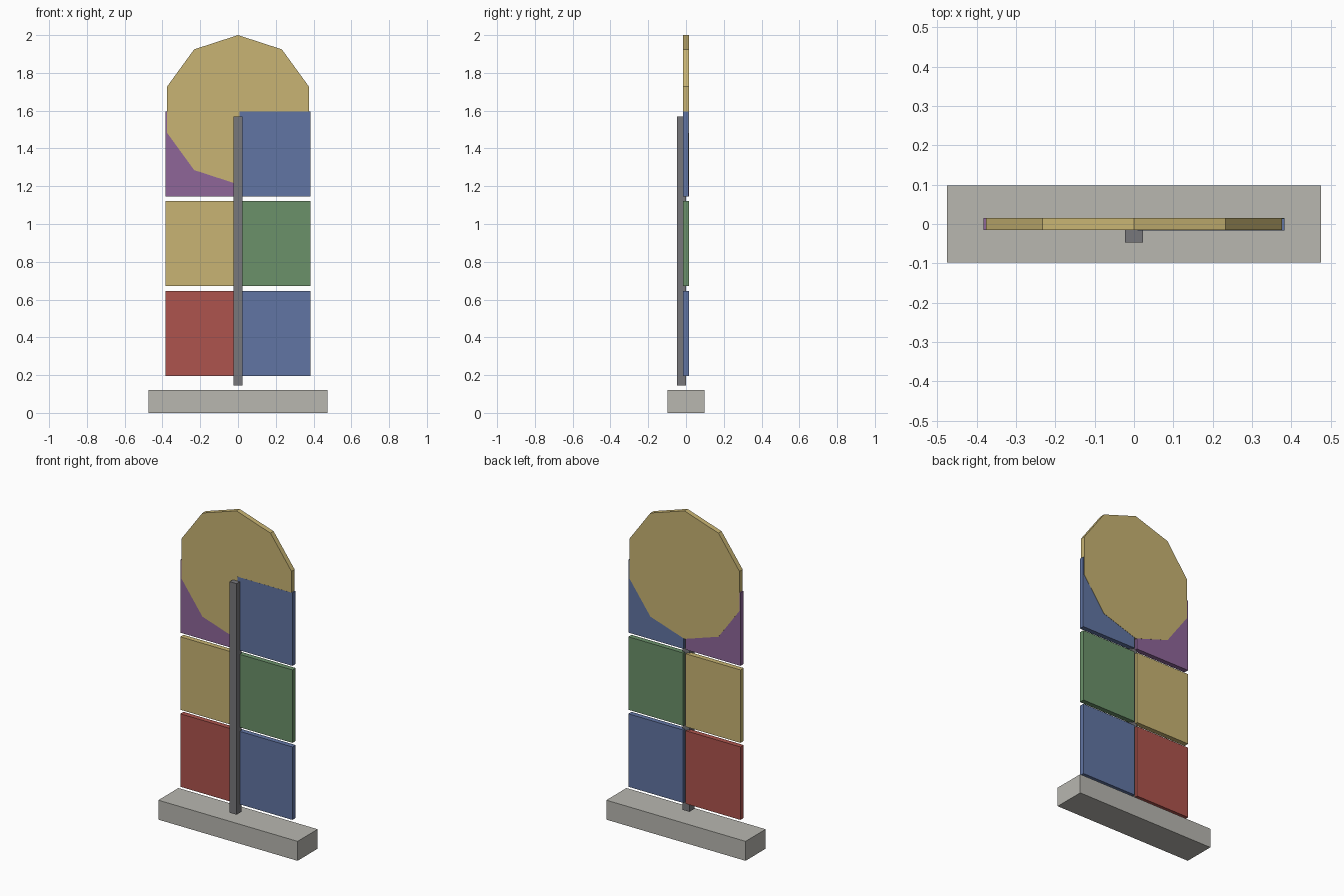
import bpy
from math import pi

cube = bpy.data.objects.get("Cube")
if cube:
    bpy.data.objects.remove(cube, do_unlink=True)


def material(name, rgb):
    """Flat material from 0-255 display values, converted to linear."""
    color = [((c / 255 + 0.055) / 1.055) ** 2.4 for c in rgb] + [1.0]
    mat = bpy.data.materials.new(name)
    mat.use_nodes = True
    mat.diffuse_color = color
    mat.node_tree.nodes["Principled BSDF"].inputs["Base Color"].default_value = color
    return mat


stone = material("pale stone", (184, 183, 176))
lead = material("lead grey", (119, 119, 123))
amber = material("amber glass", (200, 180, 115))
red = material("red glass", (173, 84, 77))
blue = material("blue glass", (97, 117, 163))
green = material("green glass", (107, 145, 106))
purple = material("purple glass", (142, 102, 153))


def finish(name, mat):
    obj = bpy.context.object
    obj.name = name
    obj.data.materials.append(mat)
    bpy.ops.object.transform_apply(location=False, rotation=True, scale=True)
    return obj


def box(name, center, size, mat):
    bpy.ops.mesh.primitive_cube_add(size=1, location=center)
    bpy.context.object.scale = size
    return finish(name, mat)


THICK = 0.031            # glass thickness
PANE_W, PANE_H = 0.374, 0.45
PANE_X, PANE_Z, PITCH = 0.1955, 0.421, 0.475

# Sill and central mullion
box("sill", (0, 0, 0.06), (0.95, 0.196, 0.12), stone)
box("mullion", (0, -0.0235, 0.8565), (0.047, 0.047, 1.425), lead)

# Three rows of glass panes: (right, left) colours from the bottom up
rows = [("lower", red, blue), ("middle", amber, green), ("upper", purple, blue)]
for i, (row, right_mat, left_mat) in enumerate(rows):
    for side, sign, mat in (("right", -1, right_mat), ("left", 1, left_mat)):
        y, depth = 0, THICK
        if row == "upper":
            # Panes lap the round light: one sits just inside, one just proud in front
            depth -= 0.001
            y = -0.001 if side == "left" else 0
        box(f"{row}_{side}_pane", (sign * PANE_X, y, PANE_Z + i * PITCH),
            (PANE_W, depth, PANE_H), mat)

# Ten-sided round light at the top, one corner pointing up
bpy.ops.mesh.primitive_cylinder_add(vertices=10, radius=0.395, depth=THICK,
                                    location=(0, 0, 1.605), rotation=(pi / 2, 0, 0))
finish("round_light", amber)
